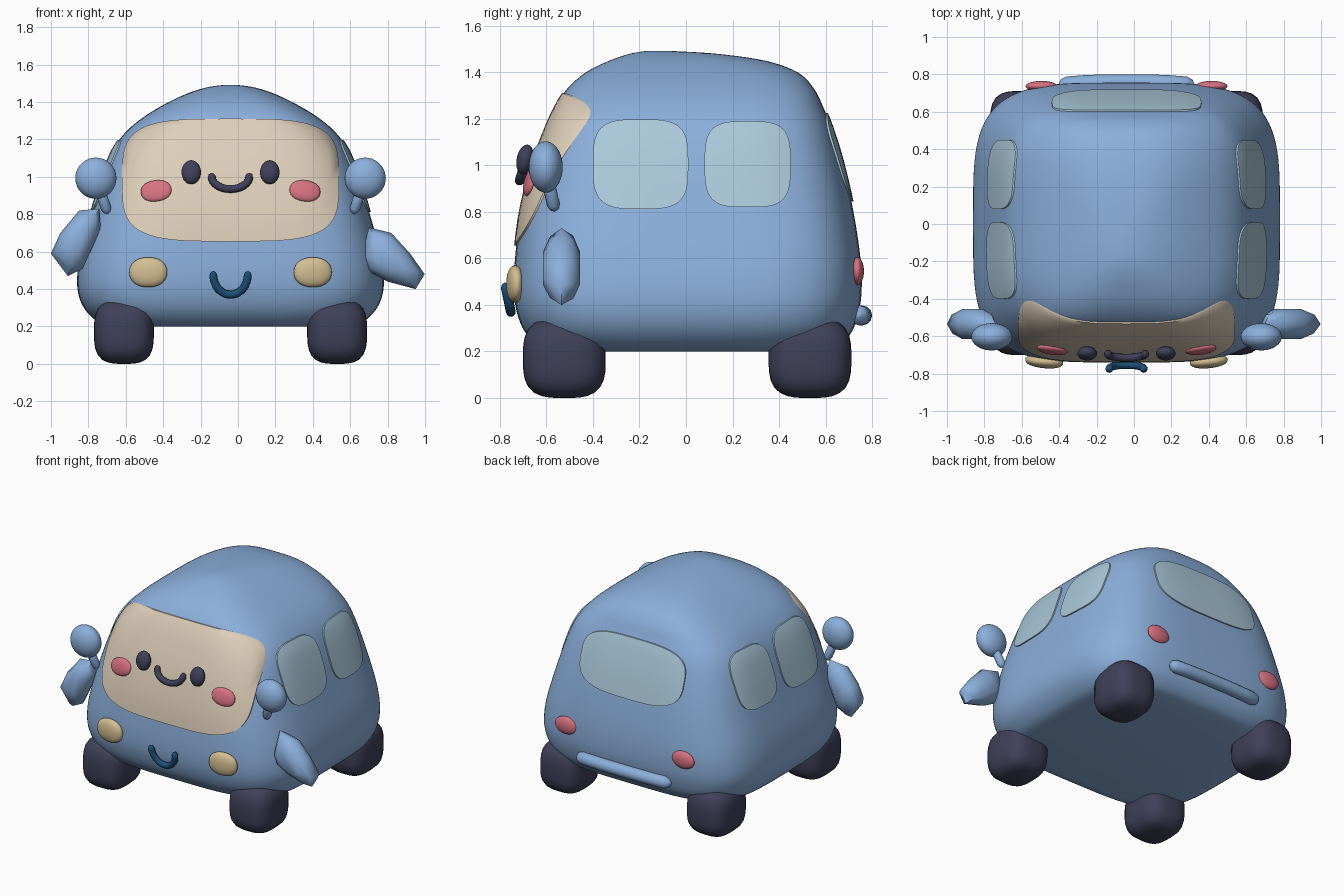
import bpy, bmesh, math
from mathutils import Matrix, Vector, Euler

cube = bpy.data.objects.get("Cube")
if cube:
    bpy.data.objects.remove(cube, do_unlink=True)

CX = -0.04  # middle line of the car


def material(name, r, g, b):
    m = bpy.data.materials.new(name)
    m.use_nodes = True
    m.diffuse_color = (r, g, b, 1)
    m.node_tree.nodes["Principled BSDF"].inputs["Base Color"].default_value = (r, g, b, 1)
    return m


BLUE = material("soft blue paint", 0.26, 0.43, 0.71)
CREAM = material("cream face", 0.73, 0.62, 0.49)
GLASS = material("pale blue glass", 0.40, 0.58, 0.70)
DARK = material("dark navy rubber", 0.05, 0.052, 0.10)
PINK = material("pink", 0.68, 0.17, 0.22)
SAND = material("sand yellow lamp", 0.65, 0.52, 0.29)
TEAL = material("deep blue trim", 0.012, 0.08, 0.19)


def finish(name, bm, mat, angle=50):
    me = bpy.data.meshes.new(name)
    bm.to_mesh(me)
    bm.free()
    ob = bpy.data.objects.new(name, me)
    bpy.context.collection.objects.link(ob)
    me.materials.append(mat)
    bpy.ops.object.select_all(action="DESELECT")
    ob.select_set(True)
    bpy.context.view_layer.objects.active = ob
    bpy.ops.object.shade_smooth_by_angle(angle=math.radians(angle))
    return ob


def spow(v, p):
    return math.copysign(abs(v) ** p, v)


def loft(bm, rings, cap_start=True, cap_end=True):
    loops = [[bm.verts.new(p) for p in ring] for ring in rings]
    n = len(loops[0])
    for a, b in zip(loops, loops[1:]):
        for i in range(n):
            j = (i + 1) % n
            bm.faces.new((a[i], a[j], b[j], b[i]))
    if cap_start:
        bm.faces.new(loops[0][::-1])
    if cap_end:
        bm.faces.new(loops[-1])


# Body sections: height, half width, front y, back y, squareness
KEYS = [
    (0.20, 0.62, -0.56, 0.57, 4), (0.22, 0.70, -0.63, 0.65, 4),
    (0.28, 0.77, -0.69, 0.71, 4), (0.36, 0.81, -0.725, 0.74, 4),
    (0.46, 0.82, -0.74, 0.755, 4), (0.60, 0.80, -0.735, 0.75, 4),
    (0.80, 0.745, -0.71, 0.72, 4), (1.00, 0.685, -0.66, 0.675, 4),
    (1.15, 0.625, -0.605, 0.63, 4), (1.25, 0.55, -0.56, 0.59, 3.8),
    (1.33, 0.45, -0.51, 0.55, 3.6), (1.40, 0.33, -0.43, 0.48, 3.3),
    (1.45, 0.22, -0.33, 0.34, 3), (1.48, 0.12, -0.24, 0.13, 2.6),
    (1.492, 0.03, -0.17, -0.07, 2.2)]


def smooth_rows(keys, steps=5):
    rows = []
    for i in range(len(keys) - 1):
        p0, p1, p2 = keys[max(i - 1, 0)], keys[i], keys[i + 1]
        p3 = keys[min(i + 2, len(keys) - 1)]
        for s in range(steps):
            t = s / steps
            rows.append([0.5 * (2 * b + (c - a) * t + (2 * a - 5 * b + 4 * c - d) * t * t
                                + (3 * b - a - 3 * c + d) * t ** 3)
                         for a, b, c, d in zip(p0, p1, p2, p3)])
    return rows + [list(keys[-1])]


ROWS = smooth_rows(KEYS)


def section(z):
    for a, b in zip(ROWS, ROWS[1:]):
        if a[0] <= z <= b[0]:
            t = (z - a[0]) / (b[0] - a[0])
            return [p + (q - p) * t for p, q in zip(a, b)]
    return ROWS[-1]


def on_body(side, u, z, lift):
    """Point on the body shell, u running along the given side."""
    _, hw, yf, yb, n = section(z)
    yc, hy = (yf + yb) / 2, (yb - yf) / 2
    if side in ("front", "back"):
        s = -1 if side == "front" else 1
        k = max(0, 1 - abs(u / hw) ** n) ** (1 / n)
        return (CX + u, yc + s * (hy * k + lift), z)
    s = 1 if side == "left" else -1
    k = max(0, 1 - abs((u - yc) / hy) ** n) ** (1 / n)
    return (CX + s * (hw * k + lift), u, z)


# Body shell
bm = bmesh.new()
rings = []
for z, hw, yf, yb, n in ROWS:
    ring = []
    for i in range(96):
        a = math.tau * i / 96
        ring.append((CX + hw * spow(math.cos(a), 2 / n),
                     (yf + yb) / 2 + (yb - yf) / 2 * spow(math.sin(a), 2 / n), z))
    rings.append(ring)
loft(bm, rings)
finish("body", bm, BLUE)


# Rounded plates that follow the body
def plate(name, side, u, z, hu, hz, mat, n=3.5, lift=0.009):
    bm = bmesh.new()
    rings = []
    for r in [0.02 + 0.98 * k / 12 for k in range(13)] + [1.0]:
        edge = len(rings) == 13  # last ring sinks into the shell
        rings.append([on_body(side, u + hu * r * spow(math.cos(a), 2 / n),
                              z + hz * r * spow(math.sin(a), 2 / n),
                              -0.001 if edge else lift)
                      for a in (math.tau * i / 64 for i in range(64))])
    loft(bm, rings, True, False)
    bm.normal_update()
    out = {"front": (0, -1, 0), "back": (0, 1, 0), "left": (1, 0, 0), "right": (-1, 0, 0)}[side]
    if sum(f.normal.dot(Vector(out)) * f.calc_area() for f in bm.faces) < 0:
        bmesh.ops.reverse_faces(bm, faces=bm.faces)
    finish(name, bm, mat)


plate("face_panel", "front", 0, 0.983, 0.58, 0.328, CREAM, 3.8)
plate("rear_window", "back", 0, 1.035, 0.40, 0.19, GLASS, 3.2)
for side in ("left", "right"):
    plate("front_window_" + side, side, -0.195, 1.005, 0.205, 0.193, GLASS)
    plate("rear_window_" + side, side, 0.265, 1.005, 0.185, 0.185, GLASS)


# Rounded solids
def blob(name, loc, size, mat, n=2, rot=(0, 0, 0)):
    bm = bmesh.new()
    bmesh.ops.create_uvsphere(bm, u_segments=32, v_segments=18, radius=1)
    for v in bm.verts:
        v.co /= sum(abs(c) ** n for c in v.co) ** (1 / n)
    bm.transform(Matrix.LocRotScale(Vector(loc), Euler(rot), Vector(size)))
    finish(name, bm, mat, 80)


# Bars with softened ends
def tube(name, points, radius, mat):
    cu = bpy.data.curves.new(name, "CURVE")
    cu.dimensions = "3D"
    cu.bevel_depth = radius
    cu.bevel_resolution = 4
    cu.use_fill_caps = True
    a, b = Vector(points[0]), Vector(points[-1])
    da = (a - Vector(points[1])).normalized() * radius
    db = (b - Vector(points[-2])).normalized() * radius
    path = [(a + da, 0.15), (a + da * 0.7, 0.7)] + [(Vector(p), 1) for p in points]
    path += [(b + db * 0.7, 0.7), (b + db, 0.15)]
    sp = cu.splines.new("POLY")
    sp.points.add(len(path) - 1)
    for pt, (co, r) in zip(sp.points, path):
        pt.co = (*co, 1)
        pt.radius = r
    tmp = bpy.data.objects.new(name + "_path", cu)
    bpy.context.collection.objects.link(tmp)
    bpy.context.view_layer.update()
    me = bpy.data.meshes.new_from_object(tmp.evaluated_get(bpy.context.evaluated_depsgraph_get()))
    bpy.data.objects.remove(tmp, do_unlink=True)
    bm = bmesh.new()
    bm.from_mesh(me)
    bpy.data.meshes.remove(me)
    for f in bm.faces:
        f.material_index = 0
    finish(name, bm, mat, 60)


for s, side in ((1, "left"), (-1, "right")):
    def x(d):
        return CX + s * d
    # Wheels
    for y, end in ((-0.523, "front"), (0.533, "rear")):
        blob(f"{end}_wheel_{side}", (x(0.57), y, 0.172), (0.16, 0.178, 0.172), DARK, 3.2)
    # Face
    blob("eye_" + side, (x(0.21), -0.692, 1.025), (0.052, 0.036, 0.065), DARK, 2, (-0.2, 0, 0))
    blob("cheek_" + side, (x(0.398), -0.672, 0.925), (0.083, 0.022, 0.058), PINK, 2.2,
         (-0.25, s * 0.12, s * 0.12))
    # Lamps
    blob("headlight_" + side, (x(0.44), -0.735, 0.49), (0.102, 0.036, 0.08), SAND, 2.2,
         (0, 0, s * 0.1))
    blob("tail_light_" + side, (x(0.455), 0.737, 0.545), (0.085, 0.028, 0.06), PINK)
    # Mirrors
    blob("mirror_" + side, (x(0.72), -0.603, 0.993), (0.11, 0.073, 0.11), BLUE)
    tube("mirror_stem_" + side, [(x(0.695), -0.59, 0.92), (x(0.665), -0.57, 0.83)], 0.028, BLUE)


# Faceted arms: an outline bulged front to back
def arm(name, outline):
    bm = bmesh.new()
    cx = sum(p[0] for p in outline) / len(outline)
    cz = sum(p[1] for p in outline) / len(outline)
    rings = [[(cx + (px - cx) * k, y, cz + (pz - cz) * k) for px, pz in outline]
             for y, k in ((-0.615, 0.42), (-0.585, 0.8), (-0.535, 1), (-0.485, 0.82), (-0.455, 0.42))]
    loft(bm, rings)
    bmesh.ops.recalc_face_normals(bm, faces=bm.faces)
    finish(name, bm, BLUE, 60)


arm("arm_right", [(-0.85, 0.82), (-0.74, 0.83), (-0.735, 0.72), (-0.83, 0.51),
                  (-0.91, 0.47), (-1.0, 0.59), (-0.95, 0.70)])
arm("arm_left", [(0.70, 0.73), (0.82, 0.70), (0.92, 0.59), (0.998, 0.48),
                 (0.95, 0.40), (0.80, 0.44), (0.69, 0.50), (0.66, 0.58)])

# Smiling mouth and plain curved front trim
ARC = [math.pi * i / 16 for i in range(17)]
tube("mouth", [(CX - 0.1 * math.cos(a), -0.695 - 0.02 * math.sin(a), 1.0 - 0.065 * math.sin(a))
               for a in ARC], 0.021, DARK)
tube("front_trim", [(CX - 0.092 * math.cos(a), -0.775 + 0.022 * math.sin(a), 0.475 - 0.105 * math.sin(a))
                    for a in ARC], 0.021, TEAL)

# Rear bumper
tube("rear_bumper", [(CX + 0.32 * k / 4, 0.757 - 0.012 * abs(k / 4) ** 3, 0.355)
                     for k in range(-4, 5)], 0.043, BLUE)
